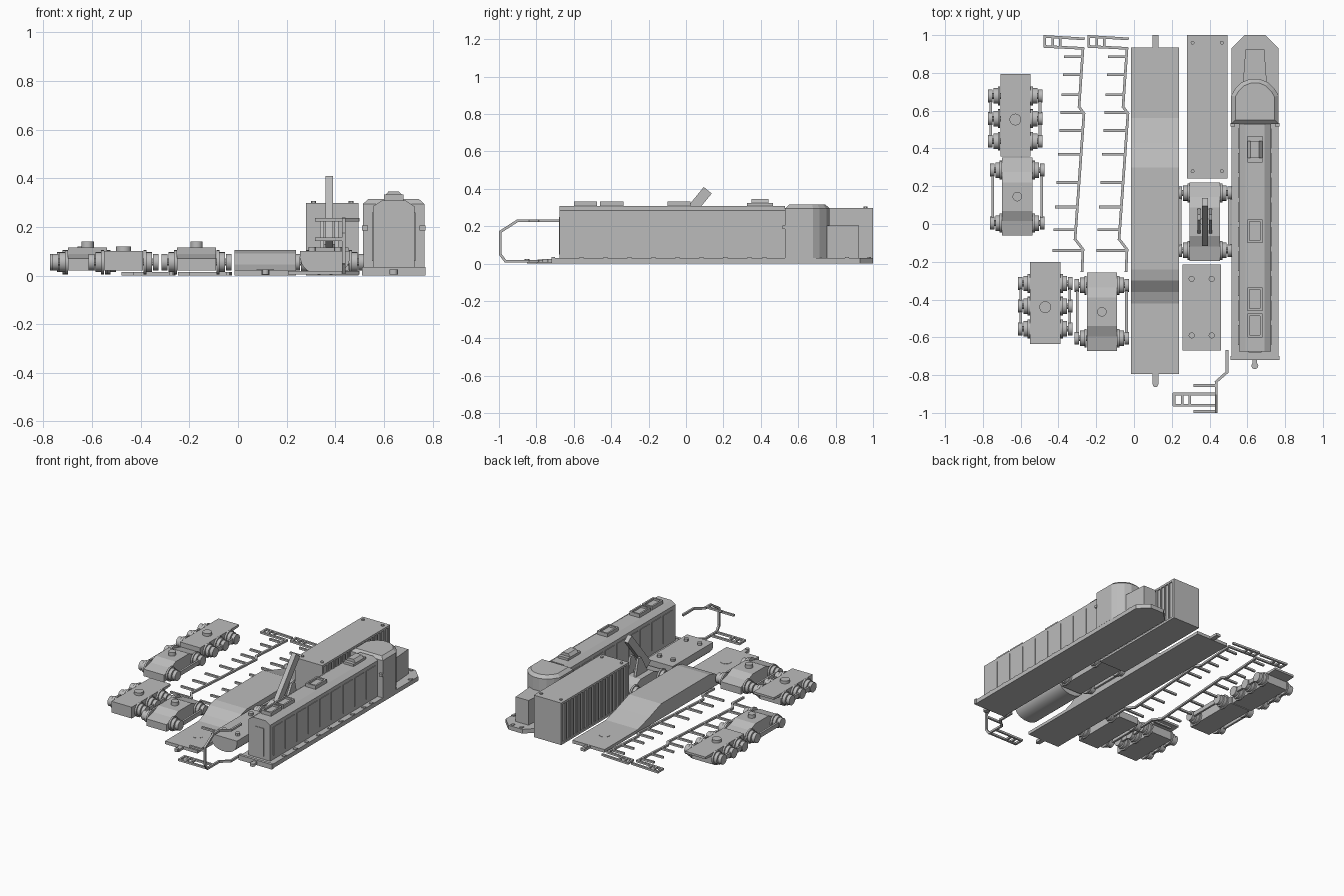
import bpy, bmesh, math
from mathutils import Vector, Matrix

cube = bpy.data.objects.get("Cube")
if cube:
    bpy.data.objects.remove(cube, do_unlink=True)

grey = bpy.data.materials.new("plain grey")
grey.use_nodes = True
shade = (0.5, 0.5, 0.5, 1)
grey.diffuse_color = shade
grey.node_tree.nodes["Principled BSDF"].inputs["Base Color"].default_value = shade


def finish(name, bm, location=(0, 0, 0), smooth=False):
    bmesh.ops.recalc_face_normals(bm, faces=bm.faces)
    mesh = bpy.data.meshes.new(name)
    bm.to_mesh(mesh)
    bm.free()
    mesh.materials.append(grey)
    obj = bpy.data.objects.new(name, mesh)
    bpy.context.collection.objects.link(obj)
    obj.location = location
    if smooth:
        bpy.ops.object.select_all(action='DESELECT')
        obj.select_set(True)
        bpy.context.view_layer.objects.active = obj
        bpy.ops.object.shade_smooth_by_angle()
    return obj


def box(bm, xs, ys, zs):
    low, high = Vector((xs[0], ys[0], zs[0])), Vector((xs[1], ys[1], zs[1]))
    size = Matrix.Diagonal((*(high - low), 1))
    bmesh.ops.create_cube(bm, size=1, matrix=Matrix.Translation((low + high) / 2) @ size)


def prism(bm, points, axis, start, end, taper=1):
    """Extrude a 2D outline along an axis, optionally shrinking the far end."""
    def place(p, level, s):
        a, b = p[0] * s, p[1] * (s if axis == "z" else 1)
        return {"x": (level, a, b), "y": (a, level, b), "z": (a, b, level)}[axis]
    first = [bm.verts.new(place(p, start, 1)) for p in points]
    last = [bm.verts.new(place(p, end, taper)) for p in points]
    bm.faces.new(first)
    bm.faces.new(last)
    for i in range(len(points)):
        j = (i + 1) % len(points)
        bm.faces.new((first[i], first[j], last[j], last[i]))


def mirrored(half):
    return half + [(-a, b) for a, b in reversed(half)]


def drum(bm, center, radius, depth, axis="z", tip=None, sides=20):
    turn = Matrix.Rotation(math.pi / 2, 4, 'Y') if axis == "x" else Matrix()
    bmesh.ops.create_cone(bm, cap_ends=True, segments=sides, radius1=radius,
                          radius2=radius if tip is None else tip, depth=depth,
                          matrix=Matrix.Translation(center) @ turn)


def bar(bm, a, b, width=0.014, height=0.014):
    """A square bar between two points, a little overlapped at the joints."""
    a, b = Vector(a), Vector(b)
    turn = (b - a).to_track_quat('Y', 'Z').to_matrix().to_4x4()
    size = Matrix.Diagonal((width, (b - a).length + width * 0.6, height, 1))
    bmesh.ops.create_cube(bm, size=1, matrix=Matrix.Translation((a + b) / 2) @ turn @ size)


def chain(bm, points):
    for a, b in zip(points, points[1:]):
        bar(bm, a, b)


# Engine: walkway plate, coupler and bolts
ENGINE = (0.64, 0, 0)
bm = bmesh.new()
prism(bm, mirrored([(0.125, -0.7), (0.125, 0.93), (0.055, 1)]), "z", 0, 0.03)
box(bm, (-0.13, 0.13), (-0.72, -0.7), (0, 0.035))
box(bm, (-0.012, 0.012), (-0.75, -0.72), (0.005, 0.025))
drum(bm, (0, -0.75, 0.015), 0.018, 0.02)
finish("engine_walkway", bm, ENGINE)

bm = bmesh.new()
rows = [0.86, 0.42, 0.34] + [0.21 - i * 0.128 for i in range(7)]
for side in (-1, 1):
    for y in rows:
        x = side * 0.112
        box(bm, (x - 0.011, x + 0.011), (y - 0.011, y + 0.011), (0.03, 0.036))
    x = side * 0.035
    box(bm, (x - 0.01, x + 0.01), (0.97, 0.99), (0.03, 0.036))
finish("walkway_bolts", bm, ENGINE)

# Engine: long hood with side doors
bm = bmesh.new()
prism(bm, mirrored([(0.085, 0.03), (0.085, 0.285), (0.05, 0.308)]), "y", -0.675, 0.53)
finish("long_hood", bm, ENGINE)
bm = bmesh.new()
for i in range(9):
    y = -0.64 + i * 0.13
    box(bm, (-0.089, 0.089), (y, y + 0.105), (0.06, 0.26))
box(bm, (-0.035, 0.035), (-0.679, -0.675), (0.05, 0.25))
finish("hood_doors", bm, ENGINE)

# Engine: roof hatches and exhaust
bm = bmesh.new()
for y in (-0.6, -0.46, -0.1):
    box(bm, (-0.04, 0.04), (y, y + 0.125), (0.3, 0.32))
    for side in (-1, 1):
        x = side * 0.034
        box(bm, (x - 0.006, x + 0.006), (y, y + 0.125), (0.32, 0.333))
    for end in (y, y + 0.113):
        box(bm, (-0.04, 0.04), (end, end + 0.012), (0.32, 0.333))
box(bm, (-0.04, 0.04), (0.325, 0.465), (0.3, 0.325))
prism(bm, mirrored([(0.04, 0.325), (0.022, 0.345)]), "y", 0.35, 0.44)
finish("roof_hatches", bm, ENGINE)

# Engine: cab with rounded front, mirrors and short nose
bm = bmesh.new()
plan = mirrored([(0.126, 0.53), (0.126, 0.68), (0.105, 0.715), (0.07, 0.75), (0.025, 0.768)])
prism(bm, plan, "z", 0.03, 0.295)
roof = [(x, y - 0.65) for x, y in plan]
lid = len(bm.verts)
prism(bm, roof, "z", 0.295, 0.315, 0.82)
bm.verts.ensure_lookup_table()
for v in bm.verts[lid:]:
    v.co.y += 0.65
finish("cab", bm, ENGINE)
bm = bmesh.new()
for side in (-1, 1):
    x = side * 0.118
    box(bm, (x - 0.012, x + 0.012), (0.515, 0.535), (0.185, 0.205))
finish("cab_mirrors", bm, ENGINE)
bm = bmesh.new()
prism(bm, mirrored([(0.065, 0.72), (0.05, 0.925)]), "z", 0.03, 0.205)
finish("short_nose", bm, ENGINE)

# Ribbed radiator box
bm = bmesh.new()
box(bm, (0.288, 0.487), (0.245, 0.995), (0, 0.285))
box(bm, (0.28, 0.495), (0.24, 1), (0.283, 0.298))
box(bm, (0.28, 0.495), (0.24, 1), (0, 0.015))
for y in (0.24, 0.98):
    box(bm, (0.28, 0.495), (y, y + 0.02), (0, 0.29))
for i in range(17):
    y = 0.295 + i * 0.04
    box(bm, (0.281, 0.494), (y, y + 0.012), (0.015, 0.285))
finish("radiator_box", bm)
bm = bmesh.new()
for x in (0.31, 0.465):
    for y in (0.28, 0.96):
        drum(bm, (x, y, 0.3), 0.01, 0.012, sides=12)
finish("radiator_bolts", bm, smooth=True)

# Fuel tank with curved belly and four pegs
bm = bmesh.new()
arc = [(0.1025 * math.cos(t), 0.085 - 0.085 * math.sin(t) ** 0.8)
       for t in [math.pi / 2 * i / 9 for i in range(9)]]
prism(bm, mirrored([(0.1025, 0.1)] + arc), "y", -0.67, -0.215)
finish("fuel_tank", bm, (0.358, 0, 0), smooth=True)
bm = bmesh.new()
for side in (-1, 1):
    for y in (-0.29, -0.59):
        drum(bm, (0.358 + side * 0.053, y, 0.108), 0.016, 0.02, sides=12)
finish("tank_pegs", bm, smooth=True)

# Underframe with raised middle, couplers and pivot discs
bm = bmesh.new()
prism(bm, [(-0.795, 0), (0.935, 0), (0.935, 0.022), (0.56, 0.022), (0.43, 0.06), (0.3, 0.105),
           (-0.24, 0.105), (-0.3, 0.09), (-0.36, 0.045), (-0.42, 0.022), (-0.795, 0.022)],
      "x", -0.015, 0.238)
box(bm, (0.097, 0.13), (-0.85, -0.795), (0.002, 0.02))
box(bm, (0.097, 0.13), (0.935, 1), (0.002, 0.02))
finish("underframe", bm)
bm = bmesh.new()
for y in (0.75, -0.61):
    drum(bm, (0.113, y, 0.022), 0.036, 0.004, sides=24)
for y in (-0.85, 0.965):
    drum(bm, (0.113, y, 0.015), 0.014, 0.02, sides=12)
finish("pivot_discs", bm, smooth=True)


# Trucks: frame, wheelsets, side bars and pivot
def truck(name, x, y, axles, profile, pivot):
    here = (x, y, 0)
    bm = bmesh.new()
    prism(bm, profile, "x", -0.08, 0.08)
    finish(name + "_frame", bm, here)
    bm = bmesh.new()
    for a in axles:
        drum(bm, (0, a, 0.055), 0.015, 0.28, "x", sides=10)
        for side in (-1, 1):
            drum(bm, (side * 0.087, a, 0.055), 0.05, 0.012, "x")
            drum(bm, (side * 0.104, a, 0.055), 0.041, 0.024, "x")
            drum(bm, (side * 0.132, a, 0.055), 0.034, 0.024, "x")
    finish(name + "_wheels", bm, here, smooth=True)
    bm = bmesh.new()
    for side in (-1, 1):
        bar(bm, (side * 0.13, axles[0], 0.055), (side * 0.13, axles[-1], 0.055), 0.014, 0.03)
    finish(name + "_side_bars", bm, here)
    bm = bmesh.new()
    top, radius = pivot
    drum(bm, (0, 0, top - 0.03), radius, 0.06)
    finish(name + "_pivot", bm, here, smooth=True)


humped = mirrored([(0.207, 0.02), (0.207, 0.07), (0.13, 0.088), (0.075, 0.115)])
level = [(-0.195, 0.02), (-0.195, 0.1), (0.24, 0.1), (0.24, 0.085), (0.165, 0.08), (0.165, 0.02)]
three, two = (-0.115, 0.005, 0.125), (-0.14, 0.14)
truck("rear_long_truck", -0.628, 0.553, three, level, (0.12, 0.031))
truck("front_long_truck", -0.47, -0.44, three, level, (0.12, 0.031))
truck("rear_short_truck", -0.618, 0.145, two, humped, (0.14, 0.025))
truck("front_short_truck", -0.17, -0.465, two, humped, (0.14, 0.025))
truck("arm_truck", 0.375, 0.012, (-0.152, 0.152), humped, (0.13, 0.025))

# Tilted arm standing on the last truck
bm = bmesh.new()
bar(bm, (0.375, -0.09, 0.14), (0.375, 0.11, 0.385), 0.032, 0.055)
finish("tilted_arm", bm)
bm = bmesh.new()
for side in (-1, 1):
    x = 0.375 + side * 0.03
    prism(bm, [(-0.06, 0.1), (0.085, 0.1), (0.05, 0.235), (0.02, 0.235)],
          "x", x - 0.008, x + 0.008)
finish("arm_bracket", bm)


# Two flat side railings with a step ladder at one end
def side_railing(name, shift):
    bm = bmesh.new()
    z = 0.008
    main = [(-0.27, 0.93), (-0.291, 0.62), (-0.265, 0.585), (-0.312, -0.08),
            (-0.27, -0.135), (-0.275, -0.25)]
    chain(bm, [(x, y, z) for x, y in main])
    posts = (0.886, 0.79, 0.685, 0.59, 0.495, 0.37, 0.22, 0.09, -0.03, -0.14)
    for y in posts:
        i = max(k for k in range(5) if main[k][1] >= y)
        (xa, ya), (xb, yb) = main[i], main[i + 1]
        bar(bm, (-0.42 + 0.06 * y, y, z), (xa + (xb - xa) * (ya - y) / (ya - yb), y, z))
    bar(bm, (-0.475, 0.993, z), (-0.265, 0.98, z))
    bar(bm, (-0.475, 0.94, z), (-0.27, 0.93, z))
    for x in (-0.472, -0.43, -0.39):
        bar(bm, (x, 0.94, z), (x, 0.99, z))
    finish(name, bm, (shift, 0, 0))


side_railing("right_railing", 0)
side_railing("left_railing", 0.233)

# Upright end railing with steps
bm = bmesh.new()
run = [(0.492, -0.67), (0.492, -0.785), (0.435, -0.835)]
loop = [(x, y, 0.012) for x, y in run] + [(0.435, -0.965, 0.012), (0.435, -0.993, 0.05),
        (0.435, -0.993, 0.17), (0.435, -0.9, 0.23)] + [(x, y, 0.23) for x, y in reversed(run)]
chain(bm, loop)
for y, z in ((-0.855, 0.23), (-0.993, 0.15)):
    bar(bm, (0.32, y, z), (0.435, y, z))
for y in (-0.9, -0.96):
    bar(bm, (0.21, y, 0.012), (0.435, y, 0.012))
for x in (0.212, 0.255, 0.295):
    bar(bm, (x, -0.96, 0.012), (x, -0.9, 0.012))
finish("end_railing", bm)
